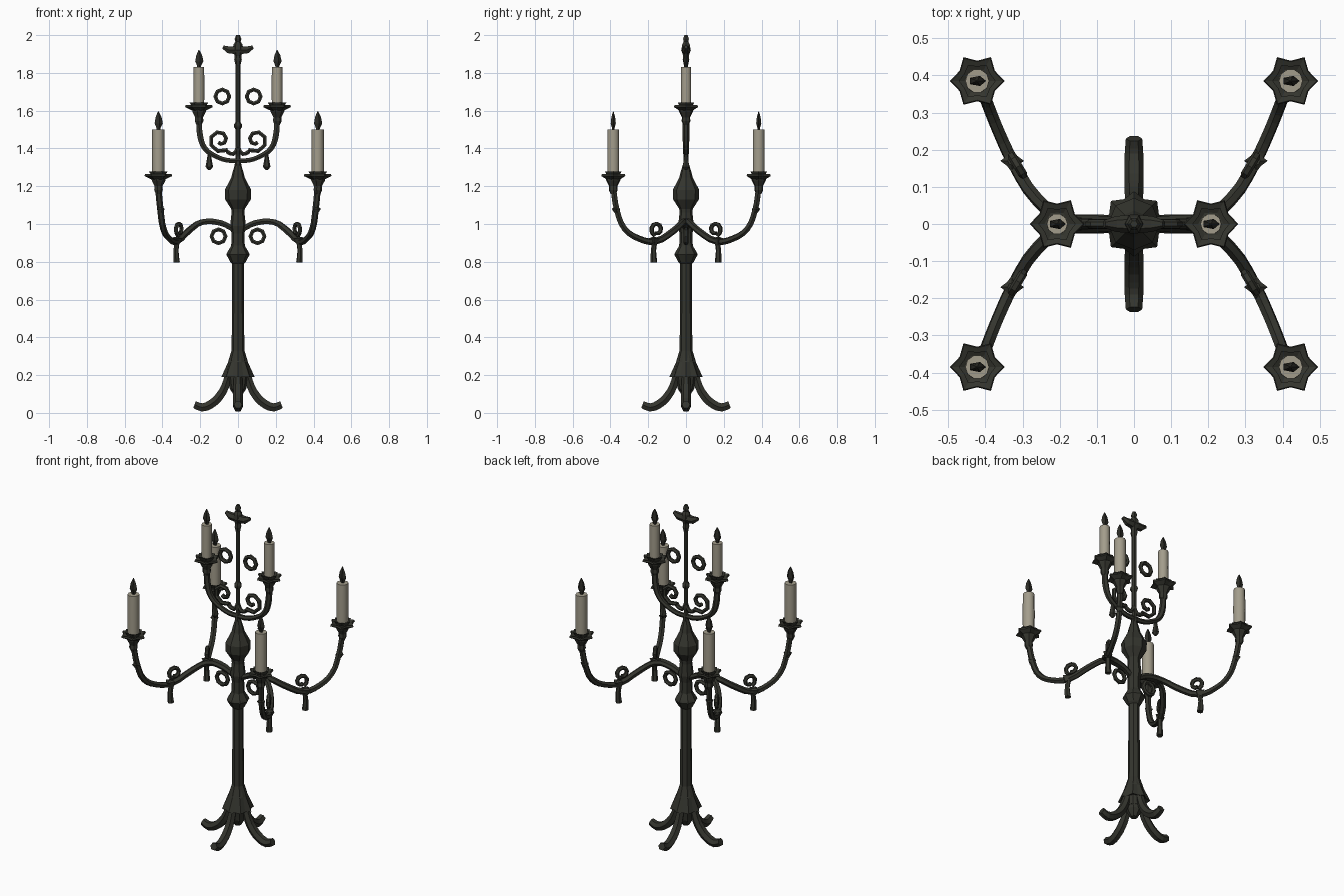
import bpy, math
from mathutils import Vector

if "Cube" in bpy.data.objects:
    bpy.data.objects.remove(bpy.data.objects["Cube"], do_unlink=True)


def material(name, rgb):
    m = bpy.data.materials.new(name)
    m.use_nodes = True
    m.diffuse_color = (*rgb, 1)
    m.node_tree.nodes["Principled BSDF"].inputs["Base Color"].default_value = (*rgb, 1)
    return m


IRON = material("aged iron", (0.034, 0.035, 0.027))
WAX = material("old wax", (0.365, 0.335, 0.26))
SOOT = material("burnt wick", (0.024, 0.024, 0.019))


def add_mesh(name, verts, faces, mat):
    me = bpy.data.meshes.new(name)
    me.from_pydata(verts, [], faces)
    me.materials.append(mat)
    ob = bpy.data.objects.new(name, me)
    bpy.context.collection.objects.link(ob)
    return ob


def lathe(name, profile, sides, mat=IRON, at=(0, 0, 0), star=None):
    """Spin (radius, z) pairs; star = {ring: factor} shrinks every other vertex."""
    verts, faces = [], []
    for k, (r, z) in enumerate(profile):
        for i in range(sides):
            a = math.tau * i / sides
            f = (star or {}).get(k, 1) if i % 2 else 1
            verts.append((at[0] + r * f * math.cos(a), at[1] + r * f * math.sin(a), at[2] + z))
    for k in range(len(profile) - 1):
        for i in range(sides):
            j = (i + 1) % sides
            faces.append((k * sides + i, k * sides + j, (k + 1) * sides + j, (k + 1) * sides + i))
    faces.append(tuple(reversed(range(sides))))
    faces.append(tuple(range(len(verts) - sides, len(verts))))
    return add_mesh(name, verts, faces, mat)


def tube(name, points, radii, steps=4, closed=False):
    """Six-sided bar through the points, with a radius at each."""
    cu = bpy.data.curves.new(name, "CURVE")
    cu.dimensions = "3D"
    cu.bevel_depth, cu.bevel_resolution = 1, 1
    cu.resolution_u, cu.use_fill_caps = steps, True
    sp = cu.splines.new("BEZIER")
    sp.bezier_points.add(len(points) - 1)
    sp.use_cyclic_u = closed
    for i, (bp, p) in enumerate(zip(sp.bezier_points, points)):
        bp.co = p
        bp.handle_left_type = bp.handle_right_type = "AUTO"
        bp.radius = radii[i] if isinstance(radii, list) else radii
    tmp = bpy.data.objects.new(name + "_path", cu)
    bpy.context.collection.objects.link(tmp)
    deps = bpy.context.evaluated_depsgraph_get()
    me = bpy.data.meshes.new_from_object(tmp.evaluated_get(deps))
    bpy.data.objects.remove(tmp, do_unlink=True)
    me.materials.clear()
    me.materials.append(IRON)
    for p in me.polygons:
        p.use_smooth = False
    ob = bpy.data.objects.new(name, me)
    bpy.context.collection.objects.link(ob)
    return ob


def spiral(name, center, axis, r0, r1, start, turn, thick, closed=False):
    """Scroll in the upright plane holding the horizontal direction axis."""
    n = 8 if closed else 10
    c, d = Vector(center), Vector(axis).normalized()
    pts = []
    for i in range(n):
        t = i / n if closed else i / (n - 1)
        a, r = start + turn * t, r0 + (r1 - r0) * t
        pts.append(c + d * (r * math.cos(a)) + Vector((0, 0, r * math.sin(a))))
    return tube(name, pts, thick, 1, closed)


def candle_set(label, x, y, z, radius, height, flame):
    at = (x, y, z)
    lathe(label + "_cup", [(0.015, -0.09), (0.024, -0.07), (0.022, -0.05), (0.038, -0.02),
                           (0.042, 0.0)], 7, at=at)
    # Six-pointed drip pan with a smaller crown above it
    lathe(label + "_drip_pan", [(0.03, -0.017), (0.074, 0.004), (0.07, 0.014), (0.03, 0.004)],
          12, at=at, star={1: 0.74, 2: 0.74})
    lathe(label + "_crown", [(0.03, 0), (0.05, 0.028), (0.034, 0.022)], 12, at=at,
          star={1: 0.8, 2: 0.9})
    candle = lathe(label + "_candle", [(radius, 0), (radius * 1.03, height * 0.5),
                                       (radius, height)], 10, WAX, at)
    for p in candle.data.polygons:
        p.use_smooth = abs(p.normal.z) < 0.5
    # Leaf-like charred flame, flattened from front to back
    top = (x, y, z + height)
    f = lathe(label + "_wick", [(0.009, -0.005), (0.013, 0.01), (0.024, flame * 0.35),
                                (0.017, flame * 0.7), (0.003, flame)], 5, SOOT, top)
    for v in f.data.vertices:
        v.co.y = y + (v.co.y - y) * 0.6


# Column, collar and bulb
lathe("column", [(0.05, 0.15), (0.058, 0.2), (0.05, 0.28), (0.034, 0.33), (0.031, 0.6),
                 (0.031, 0.79), (0.041, 0.8), (0.062, 0.838), (0.058, 0.848), (0.036, 0.885),
                 (0.034, 0.95), (0.042, 0.99), (0.034, 1.06), (0.036, 1.08), (0.068, 1.13),
                 (0.07, 1.18), (0.036, 1.245), (0.03, 1.27), (0.012, 1.33)], 8)
lathe("base_petals", [(0.034, 0.32), (0.052, 0.27), (0.088, 0.19), (0.06, 0.2)], 16,
      star={2: 0.82})
lathe("base_boss", [(0.02, 0.09), (0.045, 0.13), (0.055, 0.2)], 8)

# Four curled feet
for i, side in enumerate(("left", "back", "right", "front")):
    a = i * math.pi / 2
    prof = [(0.05, 0.2), (0.068, 0.14), (0.1, 0.085), (0.145, 0.045), (0.19, 0.029), (0.23, 0.044)]
    tube(side + "_foot", [(r * math.cos(a), r * math.sin(a), z) for r, z in prof],
         [0.022, 0.024, 0.026, 0.026, 0.025, 0.022], 2)

# Central stem and cross-shaped finial
lathe("stem", [(0.018, 1.31), (0.013, 1.36), (0.013, 1.5), (0.022, 1.515), (0.022, 1.525),
               (0.013, 1.54), (0.013, 1.84), (0.02, 1.87), (0.017, 1.89), (0.028, 1.92),
               (0.024, 1.95), (0.014, 1.965), (0.018, 1.98), (0.01, 2.0)], 6)
tube("finial_bar", [(-0.08, 0, 1.937), (-0.05, 0, 1.922), (0, 0, 1.92), (0.05, 0, 1.922),
                    (0.08, 0, 1.937)], [0.01, 0.021, 0.026, 0.021, 0.01], 1)

for sx, side in ((1, "left"), (-1, "right")):
    # Upper arm with its scroll, hanging drop and ring
    arm = [(0, 1.335), (0.06, 1.338), (0.12, 1.36), (0.175, 1.4), (0.2, 1.465), (0.207, 1.56)]
    tube(side + "_upper_arm", [(sx * x, 0, z) for x, z in arm],
         [0.014, 0.014, 0.014, 0.016, 0.018, 0.017], 3)
    tube(side + "_scroll_stem", [(0, 0, 1.41), (sx * 0.025, 0, 1.37), (sx * 0.06, 0, 1.385)],
         0.012, 2)
    spiral(side + "_scroll", (sx * 0.094, 0, 1.445), (sx, 0, 0), 0.066, 0.016,
           -2.2, 7.6, 0.012)
    lathe(side + "_drop", [(0.006, 0), (0.02, 0.018), (0.015, 0.045), (0.007, 0.09)], 6,
          at=(sx * 0.152, 0, 1.285))
    spiral(side + "_upper_ring", (sx * 0.083, 0, 1.675), (sx, 0, 0), 0.037, 0.037,
           0, math.tau, 0.012, True)
    spiral(side + "_lower_ring", (sx * 0.103, 0, 0.935), (sx, 0, 0), 0.037, 0.037,
           0, math.tau, 0.012, True)
    candle_set(side + "_upper", sx * 0.207, 0, 1.615, 0.028, 0.215, 0.09)

    for sy, end in ((1, "back"), (-1, "front")):
        # Lower branch, swept out to a corner
        name = end + "_" + side
        path = [(0.02, 0, 0.97), (0.09, 0.005, 1.005), (0.19, 0.015, 1.01), (0.26, 0.065, 0.965),
                (0.325, 0.165, 0.908), (0.365, 0.25, 0.923), (0.395, 0.325, 0.975),
                (0.41, 0.365, 1.07), (0.422, 0.385, 1.19)]
        tube(name + "_arm", [(sx * x, sy * y, z) for x, y, z in path],
             [0.016, 0.017, 0.017, 0.018, 0.018, 0.017, 0.017, 0.017, 0.017], 3)
        tube(name + "_pendant", [(sx * 0.322, sy * 0.165, 0.91), (sx * 0.328, sy * 0.172, 0.86),
                                 (sx * 0.325, sy * 0.17, 0.797)], [0.014, 0.014, 0.018], 2)
        lathe(name + "_leaf_collar", [(0.016, -0.02), (0.032, 0.012), (0.012, 0.02)], 8,
              at=(sx * 0.328, sy * 0.17, 0.91), star={1: 0.6})
        spiral(name + "_curl", (sx * 0.312, sy * 0.155, 0.972), (sx * 0.6, sy, 0), 0.035, 0.022,
               -1.2, 6.2, 0.012)
        lathe(name + "_thorn", [(0.012, 0), (0.026, 0.02), (0.014, 0.03)], 6,
              at=(sx * 0.413, sy * 0.37, 1.06), star={1: 0.6})
        candle_set(name + "_lower", sx * 0.422, sy * 0.385, 1.25, 0.032, 0.25, 0.095)
